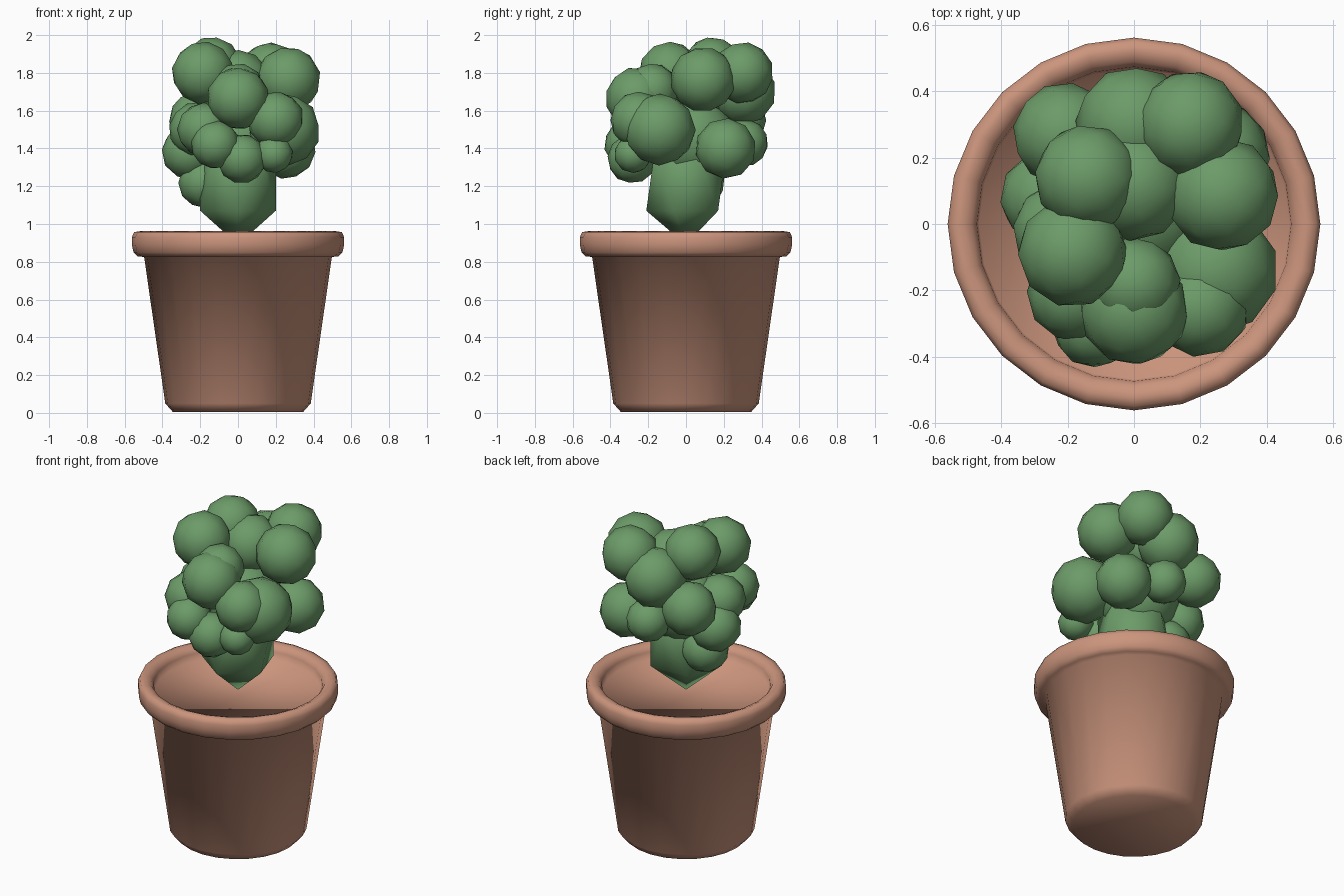
import bpy, bmesh, math, random
from mathutils import Matrix, Euler

if "Cube" in bpy.data.objects:
    bpy.data.objects.remove(bpy.data.objects["Cube"])

random.seed(11)


def material(name, rgb):
    m = bpy.data.materials.new(name)
    m.diffuse_color = (*rgb, 1)
    m.use_nodes = True
    m.node_tree.nodes["Principled BSDF"].inputs["Base Color"].default_value = m.diffuse_color
    return m


TERRACOTTA = material("terracotta", (0.60, 0.30, 0.205))
LEAF = material("leaf_green", (0.15, 0.33, 0.14))


def finish(name, bm, mat):
    bmesh.ops.recalc_face_normals(bm, faces=bm.faces)
    mesh = bpy.data.meshes.new(name)
    bm.to_mesh(mesh)
    bm.free()
    ob = bpy.data.objects.new(name, mesh)
    bpy.context.collection.objects.link(ob)
    mesh.materials.append(mat)
    for p in mesh.polygons:
        p.use_smooth = True
    return ob


def lathe(name, profile, mat, sides=24):
    """Revolve (radius, height) points and cap both ends."""
    bm = bmesh.new()
    rings = []
    for r, z in profile:
        rings.append([bm.verts.new((r * math.cos(a), r * math.sin(a), z))
                      for a in (2 * math.pi * i / sides for i in range(sides))])
    bm.faces.new(rings[0][::-1])
    bm.faces.new(rings[-1])
    for lo, hi in zip(rings, rings[1:]):
        for i in range(sides):
            j = (i + 1) % sides
            bm.faces.new((lo[i], lo[j], hi[j], hi[i]))
    return finish(name, bm, mat)


# One-piece pot: bevelled foot, tapered wall, rounded collar, shallow well
lathe("pot", [(0.345, 0.005), (0.385, 0.05), (0.497, 0.826),
              (0.53, 0.828), (0.553, 0.85), (0.562, 0.89), (0.562, 0.93),
              (0.55, 0.957), (0.52, 0.962), (0.49, 0.95), (0.474, 0.925),
              (0.468, 0.88)], TERRACOTTA)


def leaf_ball(name, x, y, z, r, rot, stretch=1.0, detail=2):
    bm = bmesh.new()
    mat = (Matrix.Translation((x, y, z)) @ Matrix.Diagonal((1, 1, stretch, 1))
           @ Euler(rot).to_matrix().to_4x4())
    bmesh.ops.create_icosphere(bm, subdivisions=detail, radius=r, matrix=mat)
    return finish(name, bm, LEAF)


# Tall pointed base of the shrub
leaf_ball("shrub_base", 0, 0, 1.215, 0.235, (0, 0, math.radians(18)), 1.38, 1)

# Foliage clumps: x, y, z, radius
CLUMPS = [
    # core
    (0, 0.04, 1.45, 0.23), (0, 0.12, 1.75, 0.17),
    # crown
    (-0.14, 0.14, 1.83, 0.16), (0.265, 0.09, 1.765, 0.172), (0.17, 0.30, 1.80, 0.162),
    (0, 0.30, 1.70, 0.175), (-0.185, -0.085, 1.80, 0.165), (0, -0.18, 1.71, 0.14),
    (0, -0.26, 1.665, 0.165),
    # middle
    (-0.18, -0.21, 1.50, 0.142), (0.245, -0.14, 1.50, 0.19), (0.20, -0.25, 1.55, 0.15),
    (-0.21, 0.27, 1.55, 0.155), (-0.22, -0.02, 1.50, 0.145),
    # lower
    (-0.12, -0.305, 1.42, 0.128), (0.02, -0.285, 1.345, 0.13), (0.19, -0.28, 1.37, 0.10),
    (0.25, 0.21, 1.40, 0.16), (0.04, 0.31, 1.43, 0.125), (-0.26, 0.08, 1.38, 0.143),
    (-0.18, 0.07, 1.22, 0.135),
]
for i, (x, y, z, r) in enumerate(CLUMPS):
    rot = (random.uniform(-0.4, 0.4), random.uniform(-0.4, 0.4),
           random.uniform(0, 2 * math.pi))
    leaf_ball(f"foliage_clump_{i + 1}", x, y, z, r * 1.01, rot)
